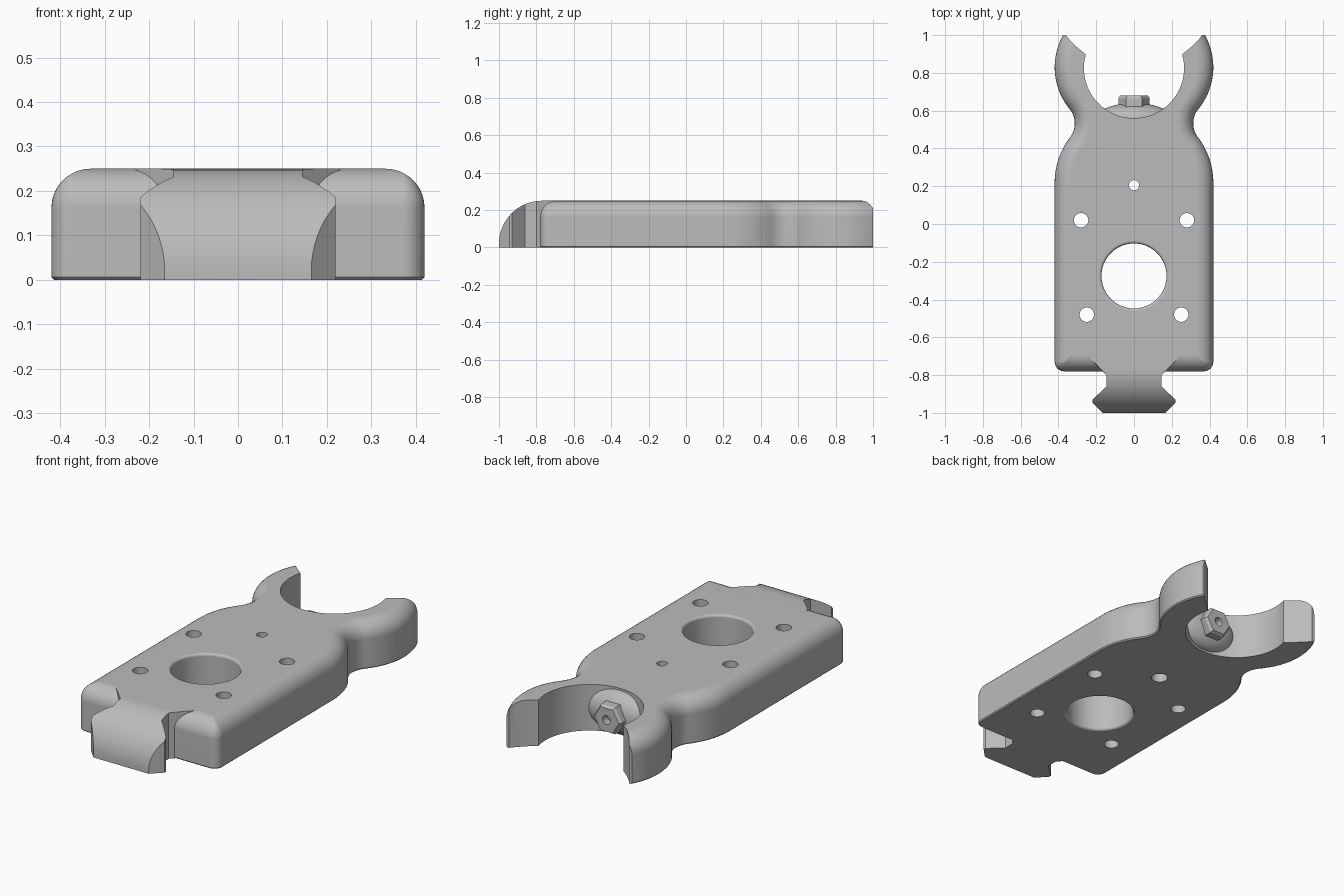
import bpy, bmesh, math
from math import sin, cos, radians as rad

cube = bpy.data.objects.get("Cube")
if cube:
    bpy.data.objects.remove(cube, do_unlink=True)

grey = bpy.data.materials.new("warm_grey_plastic")
grey.use_nodes = True
GREY = (0.5, 0.5, 0.5, 1)
grey.diffuse_color = GREY
grey.node_tree.nodes["Principled BSDF"].inputs["Base Color"].default_value = GREY
H = 0.25


def loft(name, rings):
    """Closed solid through rings of 3D points with equal counts."""
    bm = bmesh.new()
    rows = [[bm.verts.new(p) for p in ring] for ring in rings]
    n = len(rows[0])
    for a, b in zip(rows, rows[1:]):
        for i in range(n):
            j = (i + 1) % n
            bm.faces.new((a[i], a[j], b[j], b[i]))
    bm.faces.new(rows[0][::-1])
    bm.faces.new(rows[-1])
    bmesh.ops.recalc_face_normals(bm, faces=bm.faces)
    mesh = bpy.data.meshes.new(name)
    bm.to_mesh(mesh)
    bm.free()
    mesh.materials.append(grey)
    ob = bpy.data.objects.new(name, mesh)
    bpy.context.collection.objects.link(ob)
    return ob


def prism(name, pts, z0, z1):
    return loft(name, [[(x, y, z) for x, y in pts] for z in (z0, z1)])


def arc(cx, cy, r, a0, a1, n):
    return [(cx + r * cos(rad(a0 + (a1 - a0) * i / n)),
             cy + r * sin(rad(a0 + (a1 - a0) * i / n))) for i in range(n + 1)]


def mirrored(half):
    return half + [(-x, y) for x, y in reversed(half)]


def turned(name, x, y, profile, n=48):
    """Round cutter from (radius, z) pairs."""
    return loft(name, [[(x + r * cos(math.tau * i / n), y + r * sin(math.tau * i / n), z)
                        for i in range(n)] for r, z in profile])


def combine(ob, other, op):
    mod = ob.modifiers.new("bool", 'BOOLEAN')
    mod.operation, mod.object, mod.solver = op, other, 'EXACT'
    bpy.context.view_layer.objects.active = ob
    bpy.ops.object.modifier_apply(modifier=mod.name)
    bpy.data.objects.remove(other, do_unlink=True)


def finish(ob, angle=30):
    bpy.ops.object.select_all(action='DESELECT')
    ob.select_set(True)
    bpy.context.view_layer.objects.active = ob
    bpy.ops.object.shade_smooth_by_angle(angle=rad(angle))
    mod = ob.modifiers.new("weighted", 'WEIGHTED_NORMAL')
    mod.keep_sharp = True


# Body outline: side, shoulder arc, concave neck, arm arc, all inset by d
SHOULDER, ARM, NECK_R = (0.028, 0.22, 0.392), (0.07, 0.83, 0.35), 0.12
r1, r2 = SHOULDER[2] + NECK_R, ARM[2] + NECK_R
dx, dy = ARM[0] - SHOULDER[0], ARM[1] - SHOULDER[1]
dist = math.hypot(dx, dy)
base = math.atan2(dy, dx)
turn = math.acos((r1 * r1 + dist * dist - r2 * r2) / (2 * r1 * dist))
a1 = math.degrees(base - turn)
neck = (SHOULDER[0] + r1 * cos(rad(a1)), SHOULDER[1] + r1 * sin(rad(a1)))
a2 = math.degrees(math.atan2(neck[1] - ARM[1], neck[0] - ARM[0]))


def outline(d):
    inset, corner = max(0.05, d + 0.002), max(0.05 - d, 0.002)
    half = arc(0.42 - inset, -0.78 + inset, corner, -90, 0, 8)
    half += arc(*SHOULDER[:2], SHOULDER[2] - d, 0, a1, 14)
    half += arc(*neck, NECK_R + d, a1 + 180, a2 + 180, 14)[1:]
    half += arc(*ARM[:2], ARM[2] - d, a2, 90, 32)[1:]
    return mirrored(half)


FILLET = 0.088
levels = [(0.006, 0), (0, 0.006)]
levels += [(FILLET * (1 - cos(rad(t))), H - FILLET + FILLET * sin(rad(t)))
           for t in range(0, 91, 10)]
body = loft("body_plate", [[(x, y, z) for x, y in outline(d)] for d, z in levels])

# Dovetail tongue: plan shape trimmed by a rounded nose profile
plan = mirrored([(0.165, -1), (0.22, -0.945), (0.22, -0.93), (0.145, -0.86),
                 (0.145, -0.8), (0.23, -0.715), (0.23, -0.6)])
tongue = prism("tongue", plan, 0, H)
nose = [(-0.5, 0), (-1, 0)] + arc(-0.77, 0.02, 0.23, 180, 90, 18) + [(-0.5, H)]
combine(tongue, loft("nose", [[(x, y, z) for y, z in nose] for x in (-0.5, 0.5)]), 'INTERSECT')
combine(body, tongue, 'UNION')

# Open jaw between the arms
jaw = arc(0, 0.825, 0.265, -90, 16, 32)[1:]
jaw += [(0.30, 0.935), (0.345, 0.98), (0.36, 1), (0.6, 1), (0.6, 1.4)]
jaw = [(0, 0.56)] + jaw + [(-x, y) for x, y in reversed(jaw)]
combine(body, prism("jaw_cut", jaw, -0.1, 0.4), 'DIFFERENCE')

# Large bore with softened rims
E, R = 0.014, 0.172
rim = [(E * (1 - sin(rad(t))), E * (1 - cos(rad(t)))) for t in range(0, 91, 18)]
bore = [(R + E, -0.1)] + [(R + o, h) for o, h in rim]
bore += [(R + o, H - h) for o, h in reversed(rim)] + [(R + E, 0.4)]
combine(body, turned("bore", 0, -0.275, bore, 72), 'DIFFERENCE')

# Screw holes, the small one widened underneath
for s in (-1, 1):
    for x, y in ((0.28, 0.02), (0.25, -0.48)):
        combine(body, turned("hole", s * x, y, [(0.038, -0.1), (0.038, 0.4)]), 'DIFFERENCE')
pilot = [(0.042, -0.1), (0.042, 0.06), (0.027, 0.061), (0.027, 0.4)]
combine(body, turned("pilot_hole", 0, 0.205, pilot), 'DIFFERENCE')
finish(body)

# Shallow domed seat at the bottom of the jaw
bpy.ops.mesh.primitive_uv_sphere_add(segments=48, ring_count=24, radius=1,
                                     location=(0, 0.56, H / 2))
seat = bpy.context.object
seat.name = "domed_seat"
seat.scale = (0.2, 0.08, 0.115)
seat.data.materials.append(grey)
finish(seat)

# Hexagonal fitting with chamfered ends and a drilled centre
def ring_y(r, y, n):
    return [(r * cos(math.tau * i / n), y, H / 2 + r * sin(math.tau * i / n)) for i in range(n)]


fitting = loft("hex_fitting", [ring_y(r, y, 6) for r, y in
                               ((0.045, 0.57), (0.083, 0.61), (0.083, 0.665), (0.073, 0.68))])
combine(fitting, loft("drill", [ring_y(0.024, y, 32) for y in (0.6, 0.75)]), 'DIFFERENCE')
finish(fitting, 20)
